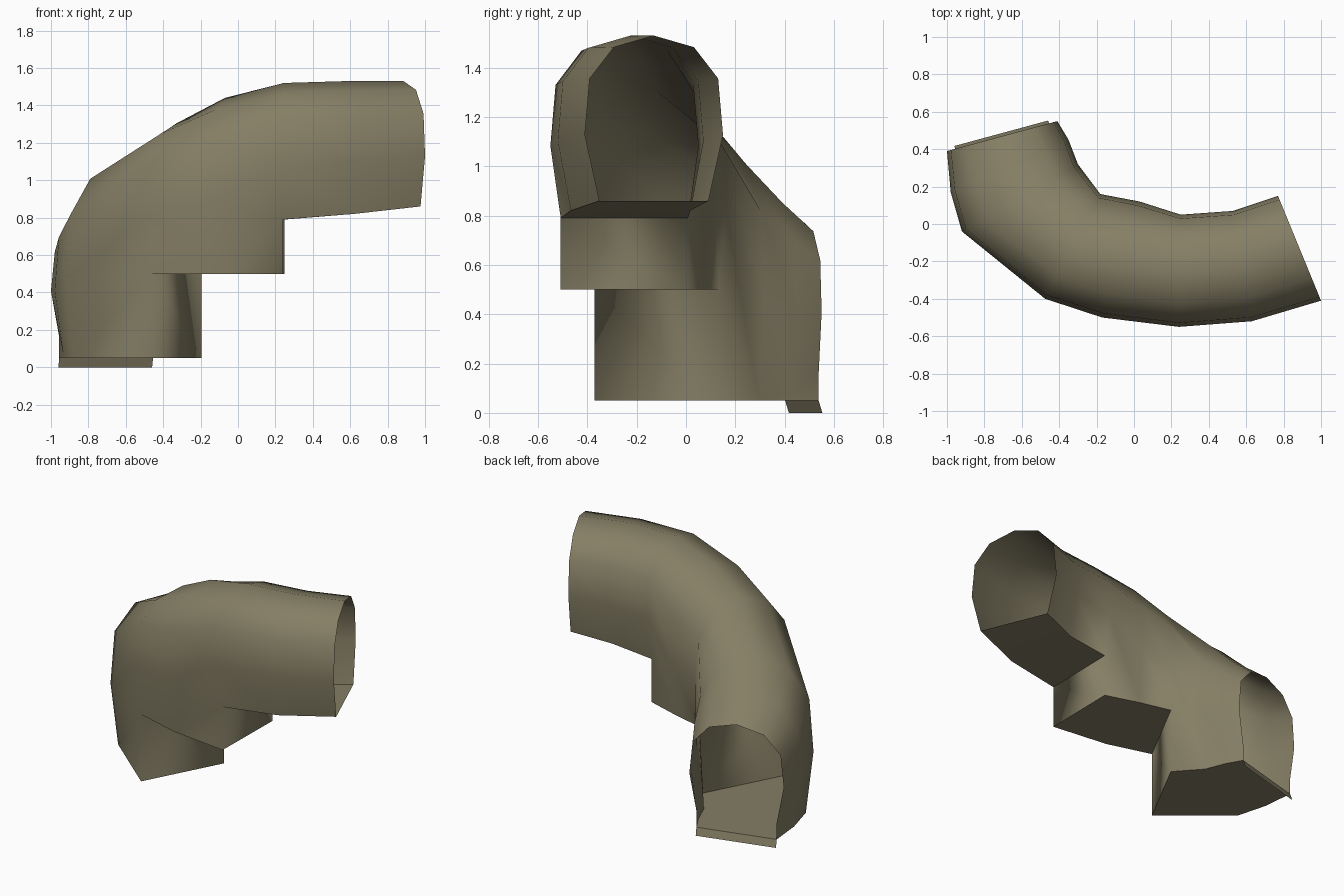
import bpy, bmesh
from mathutils import Vector

if "Cube" in bpy.data.objects:
    bpy.data.objects.remove(bpy.data.objects["Cube"])

mat = bpy.data.materials.new("olive grey")
mat.diffuse_color = (0.235, 0.21, 0.13, 1)
mat.use_nodes = True
mat.node_tree.nodes["Principled BSDF"].inputs["Base Color"].default_value = mat.diffuse_color

# Stations along the bend: outer xy, inner xy, arch base z, arch top z, foot width, skirt z before, skirt z after
stations = [
    ((1.00, -0.41), (0.77, 0.15), 0.86, 1.53, 0.79, 0.86, 0.86),
    ((0.63, -0.52), (0.53, 0.07), 0.82, 1.53, 0.82, 0.82, 0.82),
    ((0.24, -0.55), (0.25, 0.05), 0.79, 1.52, 0.86, 0.79, 0.50),
    ((-0.17, -0.50), (0.03, 0.12), 0.50, 1.44, 0.87, 0.50, 0.50),
    ((-0.475, -0.40), (-0.18, 0.16), 0.50, 1.305, 0.90, 0.50, 0.05),
    ((-0.92, -0.04), (-0.30, 0.32), 0.05, 1.08, 0.87, 0.05, 0.05),
    ((-0.98, 0.17), (-0.35, 0.45), 0.08, 0.91, 0.86, 0.05, 0.05),
    ((-1.00, 0.39), (-0.41, 0.55), 0.16, 0.78, 0.85, 0.05, 0.05),
]

bm = bmesh.new()


def ring(st):
    """Arch vertices plus the foot vertices before and after a floor step."""
    o, i, b, t, w, s0, s1 = st
    c, d = (Vector(o) + Vector(i)) / 2, (Vector(o) - Vector(i)) / 2

    def v(u, z):
        p = c + d * u
        return bm.verts.new((p.x, p.y, z))
    prof = [(w, 0), (1, .4), (.93, .74), (.58, .93), (0, 1),
            (-.58, .93), (-.93, .74), (-1, .4), (-w, 0)]
    arch = [v(u, b + f * (t - b)) for u, f in prof]

    def feet(s):
        return [arch[0], arch[-1]] if s == b else [v(w, s), v(-w, s)]
    before = feet(s0)
    after = before if s1 == s0 else feet(s1)
    return arch, before, after


def quad(*vs):
    vs = list(dict.fromkeys(vs))
    return bm.faces.new(vs) if len(vs) > 2 else None


# Arched shell, skirts, floors and step risers
rings = [ring(s) for s in stations]
floors = []
for (a, _, fa), (b, fb, _) in zip(rings, rings[1:]):
    for k in range(len(a) - 1):
        quad(a[k], b[k], b[k + 1], a[k + 1])
    quad(a[0], fa[0], fb[0], b[0])
    quad(a[-1], b[-1], fb[1], fa[1])
    floors.append(quad(fa[0], fa[1], fb[1], fb[0]))
for a, f0, f1 in rings:
    if f0 is not f1:
        quad(f0[0], f0[1], f1[1], f1[0])

# Small lip dropping to the ground at the lower opening
foot = rings[-1][1]
lip = [bm.verts.new((p.co.x - 0.005, p.co.y + 0.015, 0)) for p in foot]
quad(foot[0], foot[1], lip[1], lip[0])

bmesh.ops.recalc_face_normals(bm, faces=bm.faces[:])
if sum(f.normal.z for f in bm.faces if f.calc_center_median().z > 1.4) < 0:
    bmesh.ops.reverse_faces(bm, faces=bm.faces[:])

# Smooth walls, crisp edges around the flat floors
for f in bm.faces:
    f.smooth = True
for f in floors:
    for e in f.edges:
        if not all(g in floors for g in e.link_faces):
            e.smooth = False

me = bpy.data.meshes.new("curved_tunnel")
bm.to_mesh(me)
bm.free()
me.materials.append(mat)
ob = bpy.data.objects.new("curved_tunnel", me)
bpy.context.collection.objects.link(ob)
